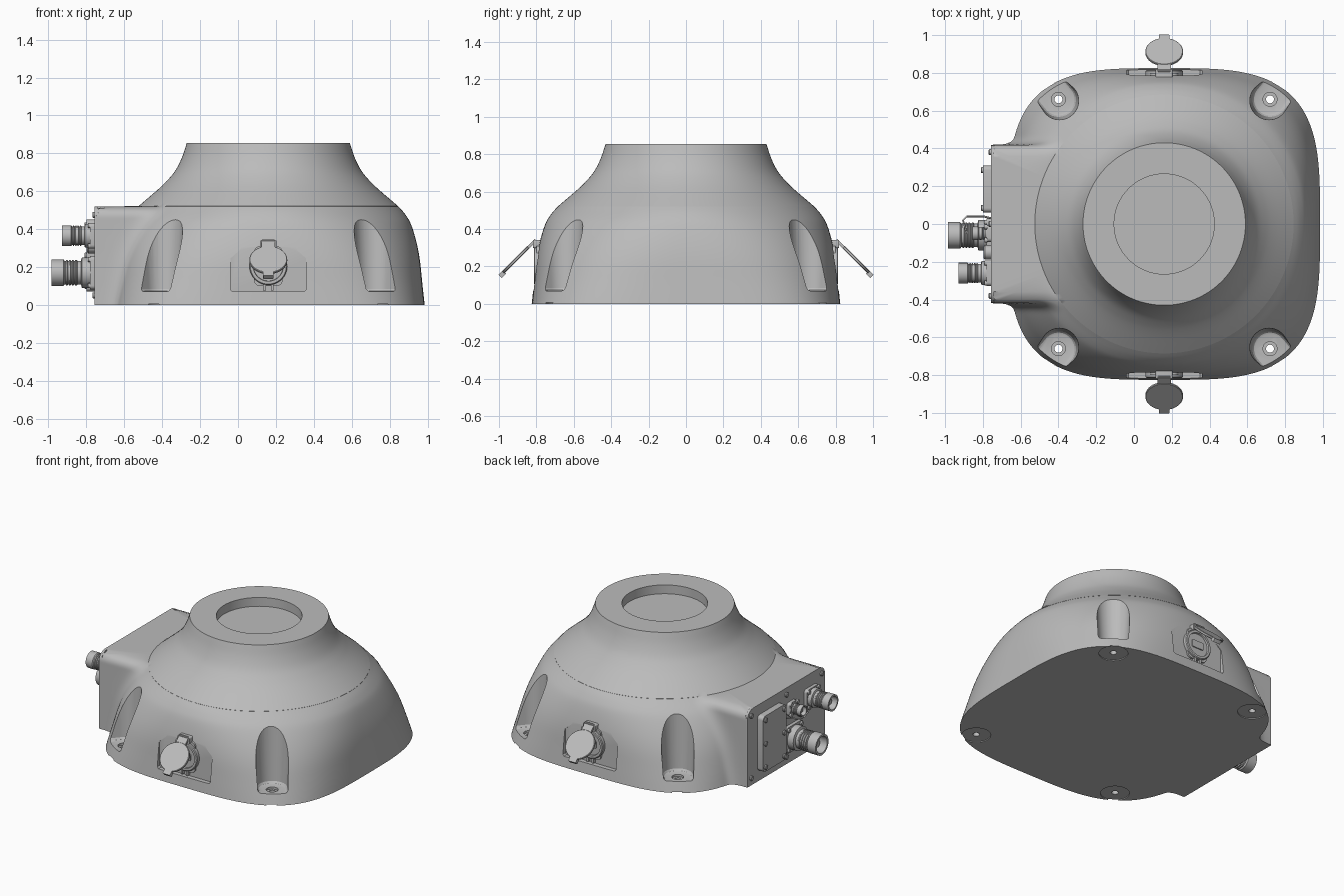
import bpy, bmesh
from math import cos, sin, pi, hypot, atan2
from mathutils import Vector

if "Cube" in bpy.data.objects:
    bpy.data.objects.remove(bpy.data.objects["Cube"])

grey = bpy.data.materials.new("light grey")
grey.use_nodes = True
grey.diffuse_color = (0.5, 0.5, 0.5, 1)
grey.node_tree.nodes["Principled BSDF"].inputs["Base Color"].default_value = (0.5, 0.5, 0.5, 1)

CX = 0.16           # axis of the dome
SEGS = 320


# ---- helpers ----
def loft(bm, rings):
    rows = [[bm.verts.new(p) for p in ring] for ring in rings]
    n = len(rows[0])
    for a, b in zip(rows, rows[1:]):
        for i in range(n):
            j = (i + 1) % n
            bm.faces.new((a[i], a[j], b[j], b[i]))
    bm.faces.new(rows[0][::-1])
    bm.faces.new(rows[-1])


def lathe(bm, place, u, v, profile, n=32):
    loft(bm, [[place(u + r * cos(2 * pi * i / n), v + r * sin(2 * pi * i / n), d)
               for i in range(n)] for r, d in profile])


def slab(bm, place, outline, d0, d1):
    loft(bm, [[place(u, v, d) for u, v in outline] for d in (d0, d1)])


def round_rect(u, v, hu, hv, r):
    pts = []
    for k, (a, b) in enumerate(((1, 1), (-1, 1), (-1, -1), (1, -1))):
        for s in range(6):
            t = (k + s / 5) * pi / 2
            pts.append((u + a * (hu - r) + r * cos(t), v + b * (hv - r) + r * sin(t)))
    return pts


def make(name, bm, smooth=True):
    bmesh.ops.recalc_face_normals(bm, faces=bm.faces)
    mesh = bpy.data.meshes.new(name)
    bm.to_mesh(mesh)
    bm.free()
    mesh.materials.append(grey)
    ob = bpy.data.objects.new(name, mesh)
    bpy.context.collection.objects.link(ob)
    if smooth:
        shade(ob)
    return ob


def shade(ob):
    bpy.ops.object.select_all(action='DESELECT')
    ob.select_set(True)
    bpy.context.view_layer.objects.active = ob
    bpy.ops.object.shade_smooth_by_angle(angle=0.55)


def cut(ob, bm):
    cutter = make("cutter", bm, False)
    cutter.hide_render = True
    mod = ob.modifiers.new("cut", 'BOOLEAN')
    mod.operation, mod.solver, mod.object = 'DIFFERENCE', 'EXACT', cutter
    bpy.context.view_layer.objects.active = ob
    bpy.ops.object.modifier_apply(modifier=mod.name)
    bpy.data.objects.remove(cutter)


# placements: (across, up, outward)
def floor(u, v, d):
    return (CX + u, v, d)


def side_panel(u, v, d):
    return (-0.755 - d, u, v)


def hatch(s):
    return lambda u, v, d: (CX + u, s * (0.787 + d), v)


def flap(s):
    k = 0.707
    return lambda u, v, d: (CX + u, s * (0.91 + k * (v + d)), 0.236 + k * (d - v))


# ---- dome housing with the connector box blended into its side ----
key = [Vector(p) for p in (
    (0.825, 0), (0.812, 0.12), (0.8, 0.235), (0.782, 0.33), (0.755, 0.42), (0.728, 0.47),
    (0.685, 0.52), (0.587, 0.605), (0.535, 0.655), (0.49, 0.71), (0.455, 0.78), (0.43, 0.855))]


def spline(pts, steps=4):
    ext = [2 * pts[0] - pts[1]] + pts + [2 * pts[-1] - pts[-2]]
    out = []
    for a, b, c, d in zip(ext, ext[1:], ext[2:], ext[3:]):
        for i in range(steps):
            t = i / steps
            out.append(0.5 * (2 * b + (c - a) * t + (2 * a - 5 * b + 4 * c - d) * t * t
                              + (3 * b - a - 3 * c + d) * t ** 3))
    return out + [pts[-1]]


def body_ring(r, z, box):
    n = 2 + 1.5 * max(0, 1 - z / 0.5) ** 1.1
    e = max(0, (z - 0.46) / 0.06)
    half = 0.4195 - 0.06 * (1 - max(0, 1 - e * e) ** 0.5)
    ring = []
    for i in range(SEGS):
        t = 2 * pi * i / SEGS
        c, s = cos(t), sin(t)
        rad = r / (abs(c) ** n + abs(s) ** n) ** (1 / n)
        if box and c < -0.1:
            rb = min(0.91 / -c, half / max(abs(s), 1e-6))
            h = max(0, 0.09 - abs(rad - rb))
            rad = max(rad, rb) + h * h / 0.36
        ring.append((CX + rad * c, rad * s, z))
    return ring


rings = []
for r, z in spline(key):
    boxed = z < 0.5201
    rings.append(body_ring(r, z, boxed))
    if abs(z - 0.52) < 1e-4:
        rings.append(body_ring(r, z + 0.001, False))
rings += [body_ring(0.265, 0.855, False), body_ring(0.265, 0.795, False)]
bm = bmesh.new()
loft(bm, rings)
housing = make("dome_housing", bm, False)

# corner pockets and hatch recesses
corners = [(sx * 0.56, sy * 0.66) for sx in (-1, 1) for sy in (-1, 1)]
bm = bmesh.new()
for x, y in corners:
    ang, length = atan2(y, x), hypot(x, y)
    ox, oy = 0.4 * x / length, 0.4 * y / length
    rows = []
    for z, r in ((0.07, 0.075), (0.074, 0.085), (0.085, 0.093), (0.62, 0.118)):
        arc = [(x + r * cos(ang + pi / 2 + pi * i / 24), y + r * sin(ang + pi / 2 + pi * i / 24))
               for i in range(25)]
        arc += [(arc[-1][0] + ox, arc[-1][1] + oy), (arc[0][0] + ox, arc[0][1] + oy)]
        rows.append([floor(u, v, z) for u, v in arc])
    loft(bm, rows)
for s in (-1, 1):
    slab(bm, hatch(s), [(-0.2, 0.08), (-0.19, 0.07), (0.19, 0.07), (0.2, 0.08), (0.2, 0.245),
                        (0.1, 0.335), (-0.1, 0.335), (-0.2, 0.245)], 0, 0.2)
cut(housing, bm)

# counterbores above and shallow foot discs below
bm = bmesh.new()
for x, y in corners:
    lathe(bm, floor, x, y, [(0.037, 0.055), (0.037, 0.1)])
    lathe(bm, floor, x, y, [(0.09, -0.05), (0.09, 0.006)], 48)
cut(housing, bm)

# bolt holes
bm = bmesh.new()
for x, y in corners:
    lathe(bm, floor, x, y, [(0.021, -0.1), (0.021, 0.2)])
cut(housing, bm)
shade(housing)

# ---- hatch sockets with open flaps, front and back ----
for s, side in ((-1, "front"), (1, "back")):
    bm = bmesh.new()
    put = hatch(s)
    slab(bm, put, round_rect(0, 0.205, 0.075, 0.105, 0.03), -0.01, 0.012)
    lathe(bm, put, 0, 0.205, [(0.1, -0.005), (0.1, 0.022), (0.095, 0.027), (0.08, 0.027),
                              (0.078, 0.015)], 48)
    slab(bm, put, round_rect(0, 0.205, 0.045, 0.025, 0.008), 0.01, 0.022)
    for u in (-0.02, 0.02):
        slab(bm, put, round_rect(u, 0.095, 0.007, 0.02, 0.003), -0.01, 0.02)
    slab(bm, put, round_rect(0, 0.32, 0.045, 0.022, 0.01), -0.02, 0.03)
    make(side + "_socket", bm)

    bm = bmesh.new()
    put = flap(s)
    lathe(bm, put, 0, 0, [(0.096, -0.008), (0.1, -0.004), (0.1, 0.005), (0.097, 0.008)], 48)
    slab(bm, put, round_rect(0, -0.11, 0.035, 0.04, 0.008), -0.008, 0.006)
    slab(bm, put, round_rect(0, 0.107, 0.028, 0.016, 0.004), -0.016, 0.008)
    make(side + "_flap", bm)

# ---- connector panel on the box ----
bm = bmesh.new()
panel = [(u, max(v, 0)) for u, v in round_rect(0, 0.22, 0.418, 0.3, 0.06)]
panel = [p for i, p in enumerate(panel) if p[1] > 0] + [(-0.418, 0.0), (0.418, 0.0)]
slab(bm, side_panel, panel, -0.015, 0.002)
for u in (-0.38, 0, 0.38):
    for v in (0.05, 0.475):
        lathe(bm, side_panel, u, v, [(0.016, -0.005), (0.016, 0.01), (0.012, 0.014)], 16)
make("connector_panel", bm)

# cover plate with screws
bm = bmesh.new()
slab(bm, side_panel, round_rect(0.185, 0.26, 0.125, 0.19, 0.025), 0, 0.045)
for u in (0.085, 0.285):
    for v in (0.1, 0.26, 0.42):
        lathe(bm, side_panel, u, v, [(0.016, 0.04), (0.016, 0.052), (0.012, 0.056)], 16)
make("cover_plate", bm)


# threaded connectors on square flanges
def connector(name, u, v, r, length, flange, n=40):
    bm = bmesh.new()
    slab(bm, side_panel, round_rect(u, v, flange, flange, 0.02), 0, 0.025)
    for a in (-1, 1):
        for b in (-1, 1):
            lathe(bm, side_panel, u + a * flange * 0.78, v + b * flange * 0.78,
                  [(0.013, 0.02), (0.013, 0.036)], 12)
    k = length
    prof = [(r * 1.15, 0.02), (r * 1.15, 0.3 * k), (r * 0.9, 0.32 * k), (r * 0.9, 0.4 * k)]
    for i in range(4):
        d = (0.42 + 0.07 * i) * k
        prof += [(r * 0.97, d), (r * 0.97, d + 0.03 * k), (r * 0.88, d + 0.04 * k),
                 (r * 0.88, d + 0.06 * k)]
    prof += [(r, 0.72 * k), (r, k), (r * 0.8, k), (r * 0.78, 0.65 * k)]
    lathe(bm, side_panel, u, v, prof, n)
    lathe(bm, side_panel, u, v, [(r * 0.4, 0.5 * k), (r * 0.4, 0.85 * k)], 16)
    make(name, bm)


connector("large_connector", -0.06, 0.17, 0.07, 0.23, 0.088)
connector("small_connector", -0.26, 0.365, 0.055, 0.175, 0.068)
connector("middle_connector", -0.05, 0.37, 0.036, 0.1, 0.045)

# dust cap and its wire loop
bm = bmesh.new()
lathe(bm, side_panel, -0.15, 0.31, [(0.038, 0), (0.038, 0.035), (0.03, 0.042)])
make("dust_cap", bm)
curve = bpy.data.curves.new("wire_loop", 'CURVE')
curve.dimensions, curve.bevel_depth = '3D', 0.005
line = curve.splines.new('POLY')
path = [(-0.05, 0.37, 0.13), (0.02, 0.37, 0.15), (0.04, 0.36, 0.13), (0.04, 0.34, 0.04), (0.03, 0.33, 0)]
line.points.add(len(path) - 1)
for p, q in zip(line.points, path):
    p.co = (*side_panel(*q), 1)
curve.materials.append(grey)
bpy.context.collection.objects.link(bpy.data.objects.new("wire_loop", curve))
